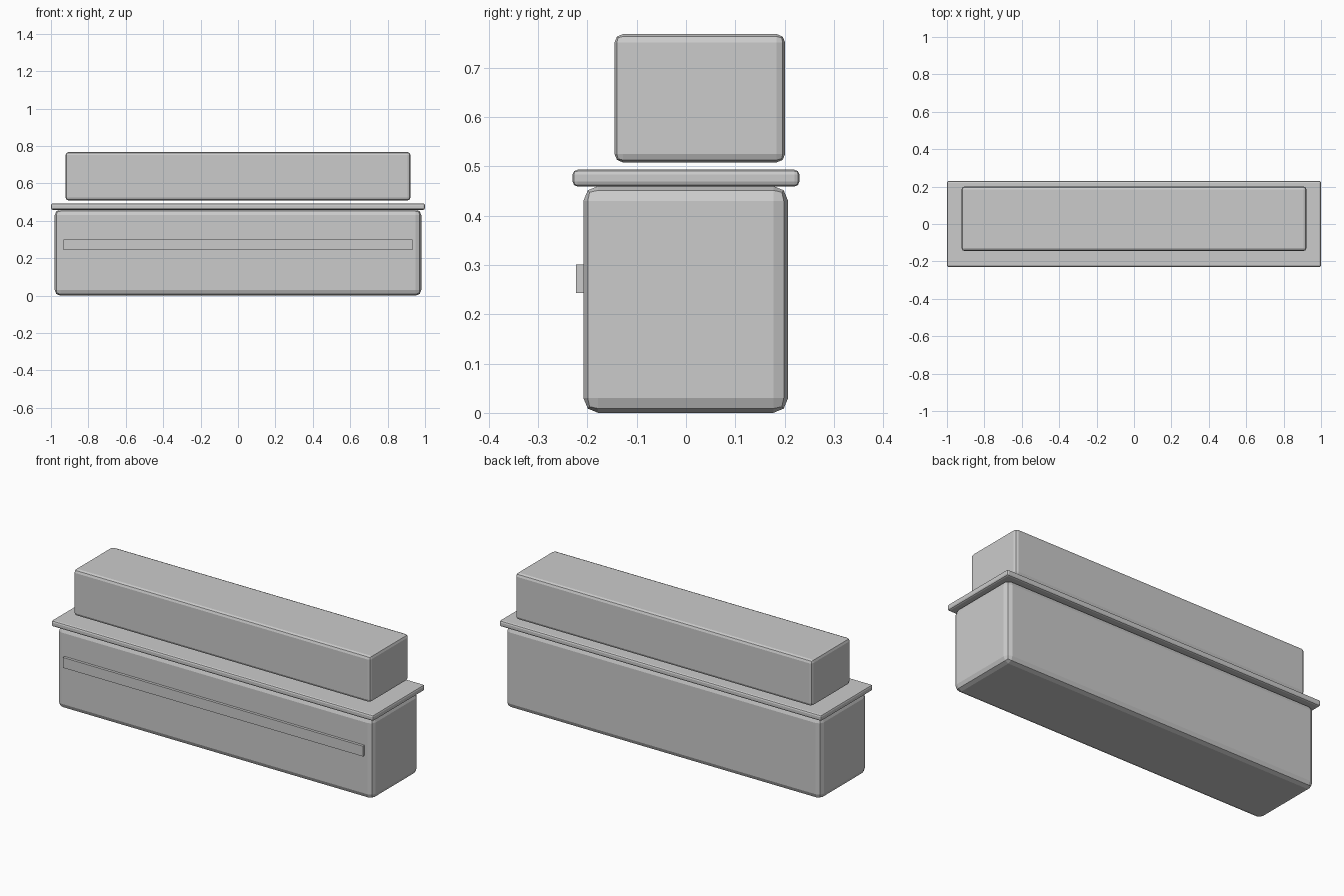
import bpy

# Remove the default object
cube = bpy.data.objects.get("Cube")
if cube:
    bpy.data.objects.remove(cube, do_unlink=True)

# Single plain grey
GREY = (0.6, 0.6, 0.6, 1.0)
grey = bpy.data.materials.new("plain grey")
grey.use_nodes = True
grey.diffuse_color = GREY
for node in grey.node_tree.nodes:
    if node.type == 'BSDF_PRINCIPLED':
        node.inputs["Base Color"].default_value = GREY


def add_block(name, half_x, y_range, z_range, radius=0.0):
    """Box centred on x, with two-step softened edges when radius is set."""
    (y0, y1), (z0, z1) = y_range, z_range
    bpy.ops.mesh.primitive_cube_add(size=1, location=(0, (y0 + y1) / 2, (z0 + z1) / 2))
    block = bpy.context.object
    block.name = name
    block.scale = (2 * half_x, y1 - y0, z1 - z0)
    bpy.ops.object.transform_apply(location=False, rotation=False, scale=True)
    block.data.materials.append(grey)
    if radius:
        bevel = block.modifiers.new("soft edges", 'BEVEL')
        bevel.width = radius
        bevel.segments = 2
        bevel.limit_method = 'ANGLE'
    return block


# Lower cabinet
add_block("base_cabinet", 0.98, (-0.208, 0.207), (0.0, 0.46), 0.03)

# Overhanging worktop slab
add_block("worktop", 1.0, (-0.23, 0.23), (0.459, 0.493), 0.01)

# Upper box, floating just above the worktop and set towards the back
add_block("upper_box", 0.922, (-0.145, 0.201), (0.508, 0.768), 0.017)

# Long square-edged rail across the front
add_block("front_rail", 0.932, (-0.223, -0.195), (0.243, 0.301))
